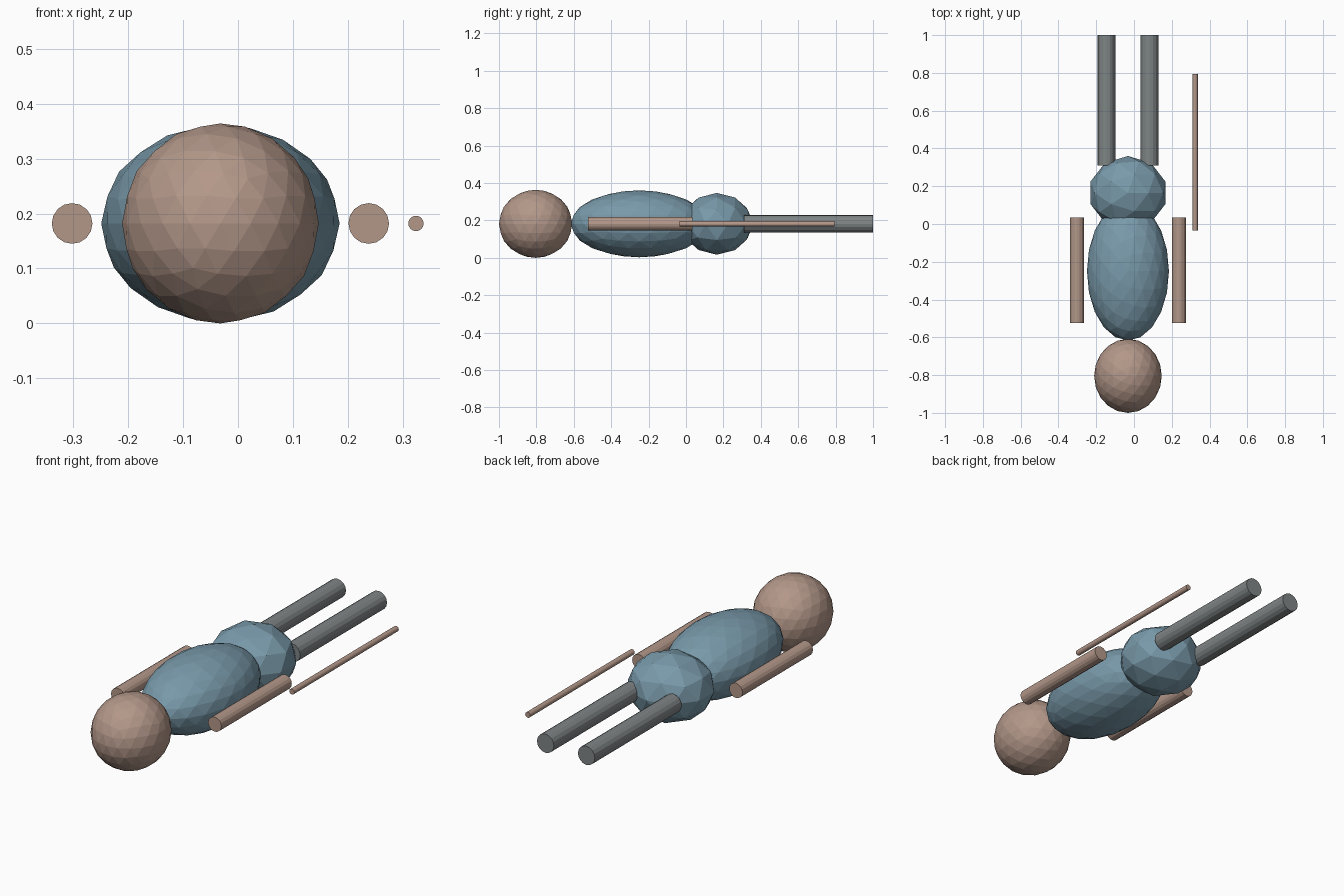
import bpy
import math

if "Cube" in bpy.data.objects:
    bpy.data.objects.remove(bpy.data.objects["Cube"])

MID_Z = 0.182   # every part is centred on this height
MID_X = -0.032  # body centre line


def material(name, rgb):
    m = bpy.data.materials.new(name)
    m.diffuse_color = (*rgb, 1)
    m.use_nodes = True
    m.node_tree.nodes["Principled BSDF"].inputs["Base Color"].default_value = m.diffuse_color
    return m


skin = material("skin", (0.45, 0.31, 0.25))
blue = material("blue cloth", (0.19, 0.32, 0.40))
grey = material("grey cloth", (0.21, 0.23, 0.235))


def finish(name, mat):
    ob = bpy.context.object
    ob.name = name
    ob.data.materials.append(mat)
    bpy.ops.object.transform_apply(location=False, rotation=True, scale=True)


def ball(name, y, radii, detail, mat):
    """Faceted ellipsoid on the centre line."""
    bpy.ops.mesh.primitive_ico_sphere_add(
        subdivisions=detail, radius=1, location=(MID_X, y, MID_Z))
    bpy.context.object.scale = radii
    finish(name, mat)


def rod(name, x, y0, y1, radius, mat):
    """Flat-sided cylinder lying along y."""
    bpy.ops.mesh.primitive_cylinder_add(
        vertices=16, radius=radius, depth=y1 - y0,
        location=(x, (y0 + y1) / 2, MID_Z), rotation=(math.pi / 2, 0, 0))
    finish(name, mat)


# Head, torso and hips
ball("head", -0.804, (0.179, 0.196, 0.182), 3, skin)
ball("torso", -0.25, (0.217, 0.367, 0.179), 3, blue)
ball("hips", 0.165, (0.208, 0.195, 0.165), 2, blue)

# Arms and legs, one per side
for side, s in (("left", -1), ("right", 1)):
    rod(side + "_arm", MID_X + s * 0.27, -0.525, 0.035, 0.037, skin)
    rod(side + "_leg", MID_X + s * 0.114, 0.31, 1.0, 0.047, grey)

# Thin stick beside the right arm
rod("stick", 0.324, -0.035, 0.795, 0.014, skin)
